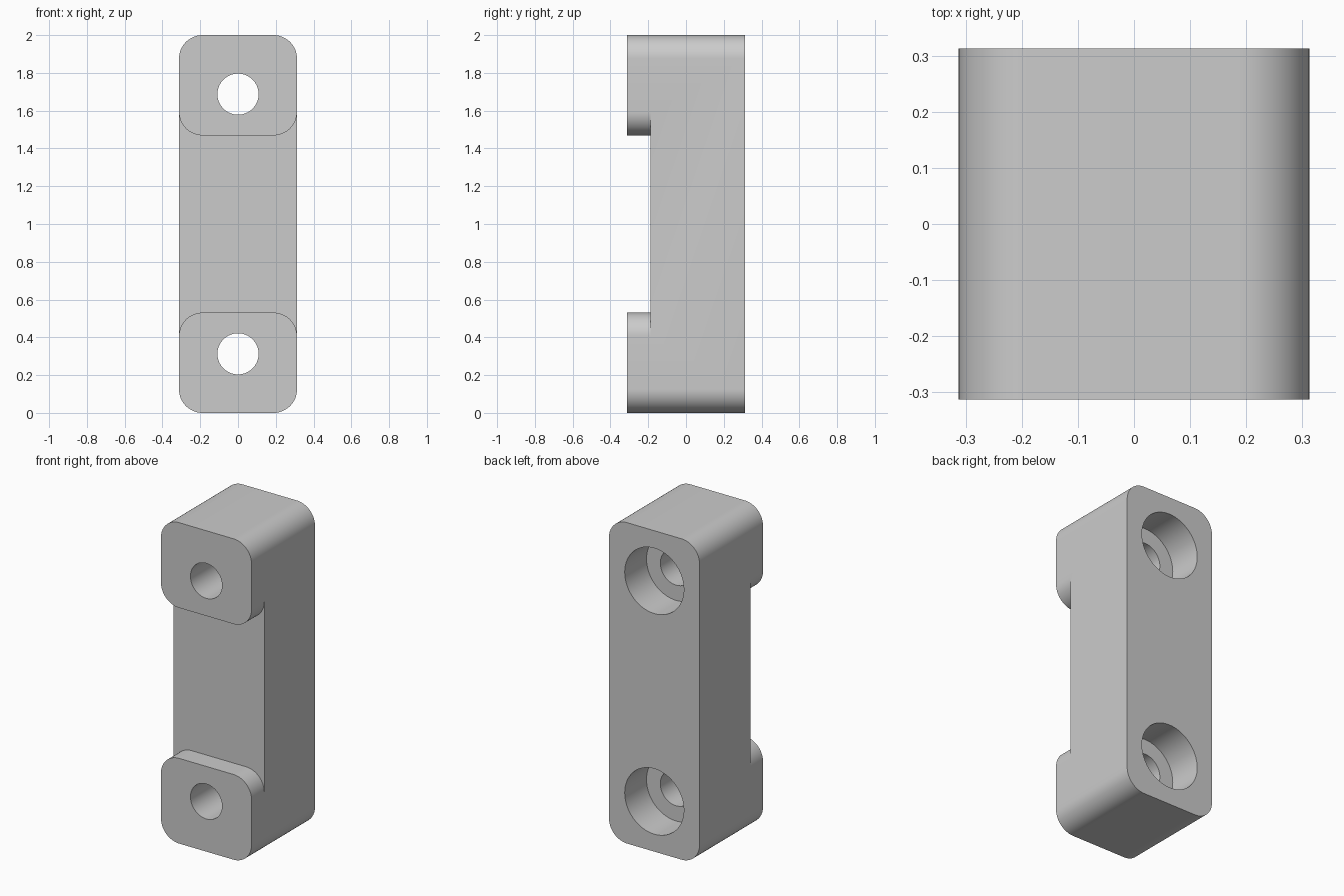
import bpy
import bmesh
from math import sin, cos, radians, pi

default_cube = bpy.data.objects.get("Cube")
if default_cube:
    bpy.data.objects.remove(default_cube, do_unlink=True)

# Main dimensions
HALF = 0.3125        # half of the width and depth
HEIGHT = 2.0
CORNER = 0.125       # corner radius
PAD = 0.531          # height of each end pad
STEP = 0.125         # how far the pads stand proud
HOLE_Z = (0.3125, HEIGHT - 0.3125)
FLAT = HALF - CORNER

grey = bpy.data.materials.new("plain grey")
grey.use_nodes = True
colour = (0.6, 0.6, 0.6, 1)
grey.diffuse_color = colour
grey.node_tree.nodes["Principled BSDF"].inputs["Base Color"].default_value = colour


def arc(cx, cz, r, start, end, steps=16):
    angles = [radians(start + (end - start) * i / steps) for i in range(steps + 1)]
    return [(cx + r * cos(a), cz + r * sin(a)) for a in angles]


def prism(name, profile, y0, y1):
    """Extrude an x-z outline from y0 to y1."""
    bm = bmesh.new()
    face = bm.faces.new([bm.verts.new((x, y0, z)) for x, z in profile])
    ext = bmesh.ops.extrude_face_region(bm, geom=[face])
    moved = [v for v in ext["geom"] if isinstance(v, bmesh.types.BMVert)]
    bmesh.ops.translate(bm, verts=moved, vec=(0, y1 - y0, 0))
    bmesh.ops.recalc_face_normals(bm, faces=bm.faces)
    mesh = bpy.data.meshes.new(name)
    bm.to_mesh(mesh)
    bm.free()
    mesh.materials.append(grey)
    obj = bpy.data.objects.new(name, mesh)
    bpy.context.collection.objects.link(obj)
    return obj


def cut(target, cutter):
    cutter.hide_render = True
    mod = target.modifiers.new("cut", 'BOOLEAN')
    mod.operation = 'DIFFERENCE'
    mod.solver = 'EXACT'
    mod.object = cutter
    bpy.context.view_layer.objects.active = target
    bpy.ops.object.modifier_apply(modifier=mod.name)
    bpy.data.objects.remove(cutter, do_unlink=True)


# Rounded block
low, high = CORNER, HEIGHT - CORNER
outline = (arc(FLAT, low, CORNER, -90, 0) + arc(FLAT, high, CORNER, 0, 90)
           + arc(-FLAT, high, CORNER, 90, 180) + arc(-FLAT, low, CORNER, 180, 270))
bracket = prism("mounting_bracket", outline, -HALF, HALF)

# Front recess, leaving a round-cornered pad at each end
low, high = PAD - CORNER, HEIGHT - PAD + CORNER
recess = ([(0.5, low), (0.5, high)]
          + arc(FLAT, high, CORNER, 0, -90) + arc(-FLAT, high, CORNER, -90, -180)
          + [(-0.5, high), (-0.5, low)]
          + arc(-FLAT, low, CORNER, 180, 90) + arc(FLAT, low, CORNER, 90, 0))
cut(bracket, prism("recess_cutter", recess, -0.5, STEP - HALF))

# Screw holes, counterbored from the back
for z in HOLE_Z:
    cut(bracket, prism("counterbore_cutter", arc(0, z, 0.204, 0, 360, 64)[:-1], HALF - 0.215, 0.5))
    cut(bracket, prism("screw_hole_cutter", arc(0, z, 0.109, 0, 360, 64)[:-1], -0.5, 0.45))

# Smooth curved walls, sharp edges kept
bpy.ops.object.select_all(action='DESELECT')
bracket.select_set(True)
bpy.context.view_layer.objects.active = bracket
bpy.ops.object.shade_smooth_by_angle(angle=pi / 6)
